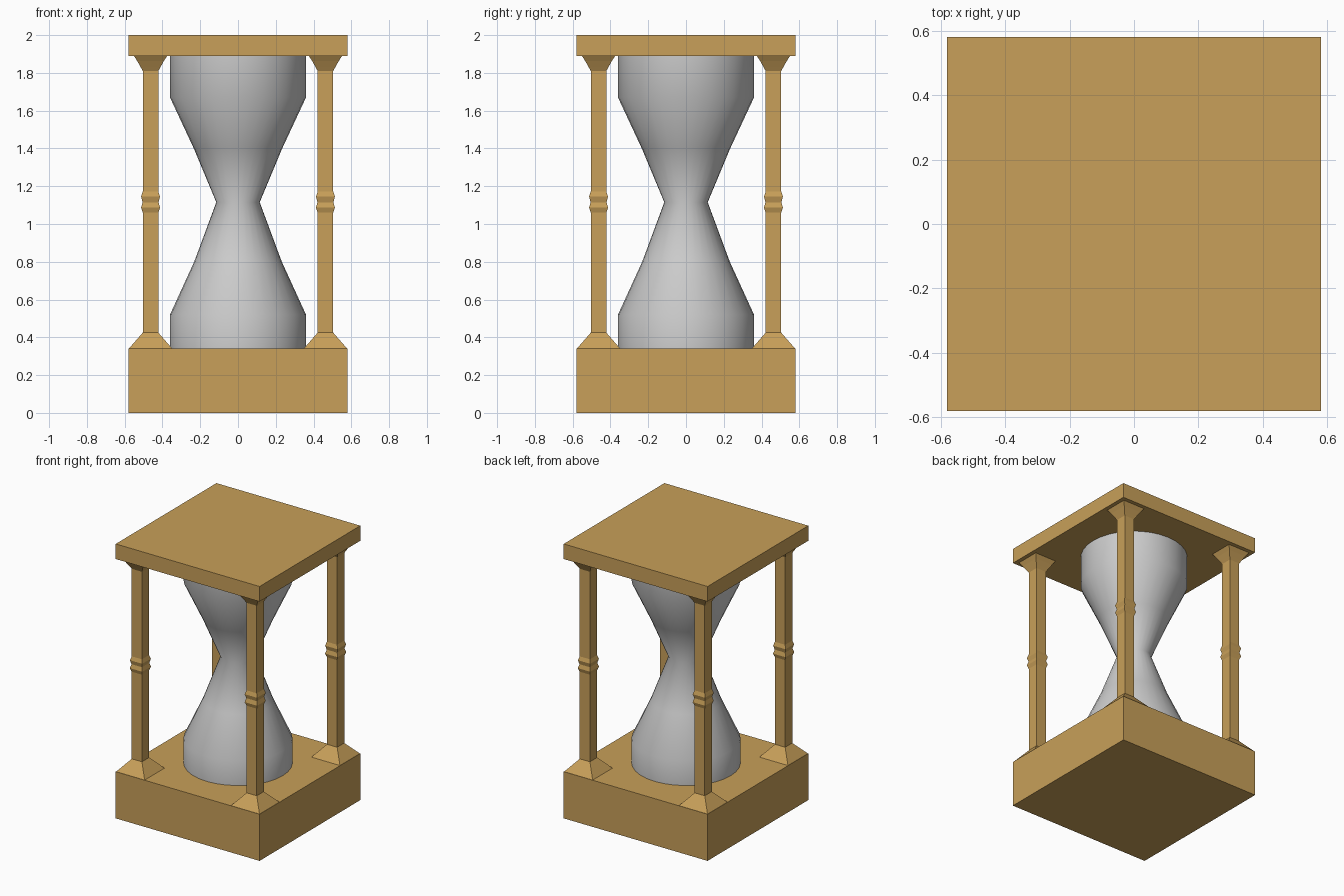
import bpy, bmesh, math

if "Cube" in bpy.data.objects:
    bpy.data.objects.remove(bpy.data.objects["Cube"])

wood = bpy.data.materials.new("wood")
wood.diffuse_color = (0.58, 0.35, 0.10, 1)
wood.use_nodes = True
wood.node_tree.nodes["Principled BSDF"].inputs["Base Color"].default_value = wood.diffuse_color


def lathe(name, profile, sides, center=(0, 0), material=None, smooth=None):
    """Stack rings of (radius, z); four sides gives a square post of half-width radius."""
    bm = bmesh.new()
    square = sides == 4
    turn = math.pi / 4 if square else 0
    grow = math.sqrt(2) if square else 1
    rings = []
    for r, z in profile:
        ring = []
        for i in range(sides):
            a = turn + 2 * math.pi * i / sides
            ring.append(bm.verts.new((center[0] + grow * r * math.cos(a),
                                      center[1] + grow * r * math.sin(a), z)))
        rings.append(ring)
    for lo, hi in zip(rings, rings[1:]):
        for i in range(sides):
            j = (i + 1) % sides
            bm.faces.new((lo[i], lo[j], hi[j], hi[i]))
    bm.faces.new(rings[0][::-1])
    bm.faces.new(rings[-1])
    mesh = bpy.data.meshes.new(name)
    bm.to_mesh(mesh)
    bm.free()
    ob = bpy.data.objects.new(name, mesh)
    bpy.context.collection.objects.link(ob)
    if material:
        mesh.materials.append(material)
    if smooth:
        bpy.ops.object.select_all(action='DESELECT')
        ob.select_set(True)
        bpy.context.view_layer.objects.active = ob
        bpy.ops.object.shade_smooth_by_angle(angle=math.radians(smooth))
    return ob


# Wooden slabs
lathe("base", [(0.58, 0), (0.58, 0.34)], 4, material=wood)
lathe("top_plate", [(0.58, 1.89), (0.58, 2.0)], 4, material=wood)

# Glass bulbs meeting at the neck
glass = [(0.36, 0.34), (0.36, 0.52), (0.232, 0.80), (0.115, 1.115),
         (0.234, 1.40), (0.36, 1.67), (0.36, 1.89)]
lathe("glass", glass, 32, smooth=60)

# Four square posts: flared foot, double ring, curved capital
post = [(0.115, 0.34), (0.041, 0.425), (0.041, 1.06), (0.05, 1.087),
        (0.042, 1.115), (0.05, 1.145), (0.041, 1.172), (0.041, 1.81),
        (0.052, 1.83), (0.07, 1.862), (0.088, 1.89)]
for y, depth in ((-0.463, "front"), (0.463, "back")):
    for x, side in ((-0.463, "left"), (0.463, "right")):
        lathe(f"{depth}_{side}_post", post, 4, (x, y), wood)
